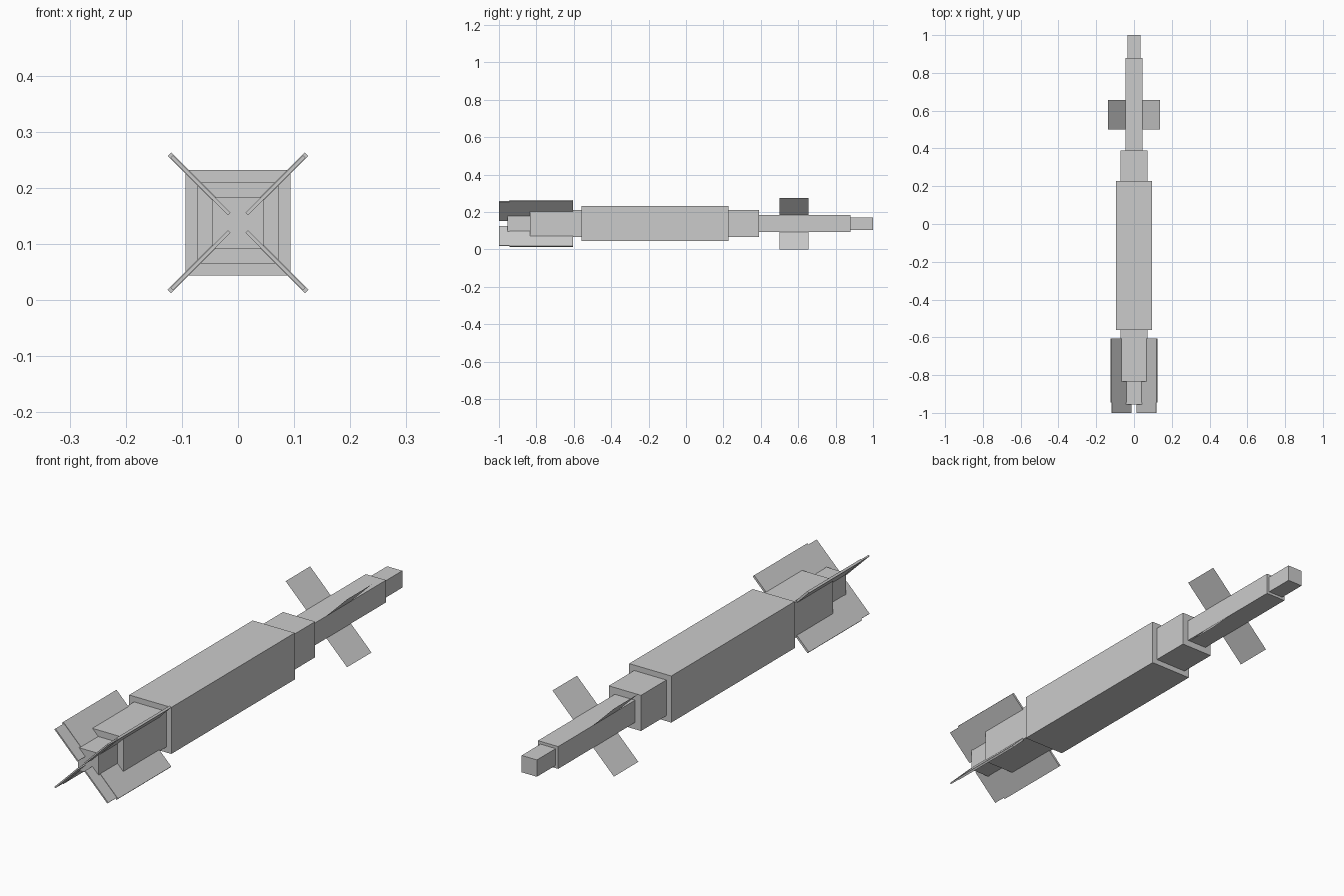
import bpy, bmesh, math
from mathutils import Matrix, Vector

cube = bpy.data.objects.get("Cube")
if cube:
    bpy.data.objects.remove(cube, do_unlink=True)

AXIS = Vector((0, 0, 0.1375))   # long axis of the body

grey = bpy.data.materials.new("plain grey")
grey.use_nodes = True
colour = (0.6, 0.6, 0.6, 1)
grey.diffuse_color = colour
grey.node_tree.nodes["Principled BSDF"].inputs["Base Color"].default_value = colour


def finish(name, bm):
    mesh = bpy.data.meshes.new(name)
    bm.to_mesh(mesh)
    bm.free()
    mesh.materials.append(grey)
    obj = bpy.data.objects.new(name, mesh)
    obj.location = AXIS
    bpy.context.collection.objects.link(obj)
    return obj


def add_box(bm, low, high, turn=0):
    """Box between two corners, turned about the long axis."""
    low, high = Vector(low), Vector(high)
    matrix = (Matrix.Rotation(turn, 4, 'Y')
              @ Matrix.Translation((low + high) / 2)
              @ Matrix.Diagonal((high - low).to_4d()))
    bmesh.ops.create_cube(bm, size=1, matrix=matrix)


# Stepped square body: name, start, end, half width
sections = [
    ("nose_block", -0.955, -0.835, 0.046),
    ("front_collar", -0.835, -0.56, 0.072),
    ("main_body", -0.56, 0.228, 0.094),
    ("rear_collar", 0.228, 0.39, 0.072),
    ("tail_boom", 0.39, 0.88, 0.045),
    ("tail_tip", 0.88, 1.0, 0.034),
]
for name, start, end, half in sections:
    bm = bmesh.new()
    add_box(bm, (-half, start, -half), (half, end, half))
    finish(name, bm)

# Four diagonal front fins, each with a thinner, shorter leading strip
for i, side in enumerate(("upper_left", "lower_left", "lower_right", "upper_right")):
    turn = math.radians(-45 + 90 * i)
    bm = bmesh.new()
    add_box(bm, (0.022, -0.945, -0.0045), (0.173, -0.605, 0.0045), turn)
    add_box(bm, (0.022, -1.0, -0.003), (0.167, -0.945, 0.003), turn)
    finish(side + "_front_fin", bm)

# Two crossed sheets form the tail fins
for i, name in enumerate(("rising_tail_fin", "falling_tail_fin")):
    bm = bmesh.new()
    bmesh.ops.create_grid(bm, x_segments=1, y_segments=1, size=0.5,
                          matrix=Matrix.Rotation(math.radians(45 + 90 * i), 4, 'Y')
                          @ Matrix.Translation((0, 0.578, 0))
                          @ Matrix.Diagonal((0.388, 0.156, 1, 1)))
    finish(name, bm)
